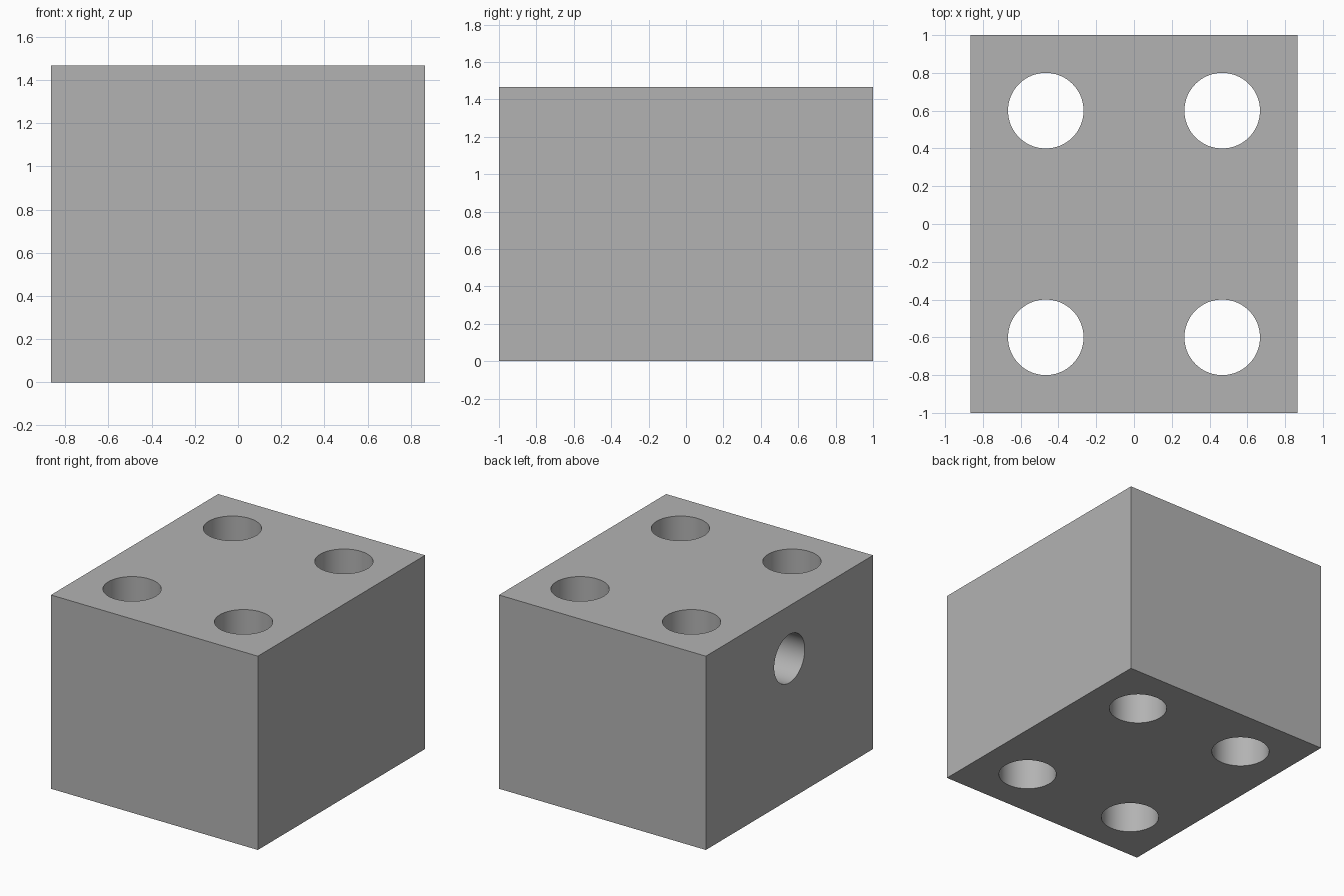
import bpy
import math

WIDTH, DEPTH, HEIGHT = 1.733, 2.0, 1.467

if "Cube" in bpy.data.objects:
    bpy.data.objects.remove(bpy.data.objects["Cube"], do_unlink=True)

# Single grey finish
grey = bpy.data.materials.new("plain grey")
grey.use_nodes = True
colour = (0.45, 0.45, 0.45, 1)
grey.diffuse_color = colour
grey.node_tree.nodes["Principled BSDF"].inputs["Base Color"].default_value = colour

# Solid block
bpy.ops.mesh.primitive_cube_add(size=1, location=(0, 0, HEIGHT / 2))
block = bpy.context.object
block.name = "drilled_block"
block.scale = (WIDTH, DEPTH, HEIGHT)
bpy.ops.object.transform_apply(location=False, rotation=False, scale=True)
block.data.materials.append(grey)


def drill(name, radius, length, location, rotation=(0, 0, 0)):
    """Cut a round hole in the block with a hidden cylinder."""
    bpy.ops.mesh.primitive_cylinder_add(vertices=96, radius=radius, depth=length,
                                        location=location, rotation=rotation)
    cutter = bpy.context.object
    cutter.name = name
    cutter.data.materials.append(grey)
    cutter.hide_render = True
    cut = block.modifiers.new(name, 'BOOLEAN')
    cut.operation = 'DIFFERENCE'
    cut.solver = 'EXACT'
    cut.object = cutter
    bpy.context.view_layer.objects.active = block
    bpy.ops.object.modifier_apply(modifier=cut.name)
    bpy.data.objects.remove(cutter, do_unlink=True)


# Four vertical through holes
for x in (-0.467, 0.467):
    for y in (-0.6, 0.6):
        drill("bolt_hole_cutter", 0.2, HEIGHT + 0.4, (x, y, HEIGHT / 2))

# Blind hole in the right side, ending at the middle of the block
drill("side_hole_cutter", 0.183, WIDTH / 2 + 0.2, (-WIDTH / 4 - 0.1, 0, 1.067),
      (0, math.pi / 2, 0))

# Smooth hole walls with crisp rims
bpy.ops.object.select_all(action='DESELECT')
block.select_set(True)
bpy.context.view_layer.objects.active = block
bpy.ops.object.shade_smooth_by_angle(angle=math.radians(30))
